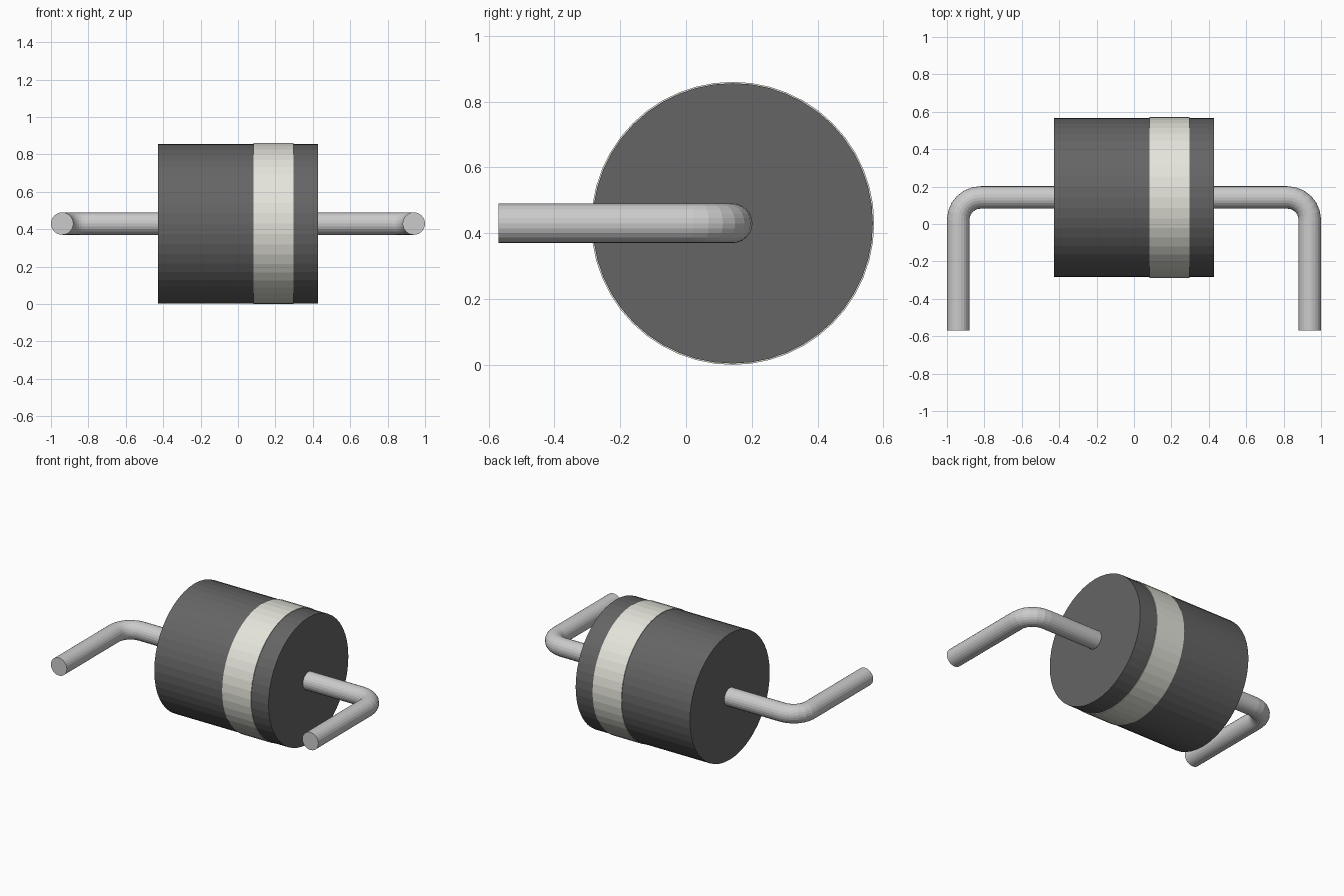
import bpy
import bmesh
from math import pi, sin, cos
from mathutils import Vector

if "Cube" in bpy.data.objects:
    bpy.data.objects.remove(bpy.data.objects["Cube"])

CY, CZ = 0.142, 0.43          # axis of the component
LEAD_X, LEAD_R, BEND_R = 0.94, 0.06, 0.12


def material(name, color):
    mat = bpy.data.materials.new(name)
    mat.diffuse_color = (*color, 1)
    mat.use_nodes = True
    mat.node_tree.nodes["Principled BSDF"].inputs["Base Color"].default_value = mat.diffuse_color
    return mat


def cylinder_x(name, x0, x1, radius, mat):
    bpy.ops.mesh.primitive_cylinder_add(
        vertices=48, radius=radius, depth=x1 - x0,
        location=((x0 + x1) / 2, CY, CZ), rotation=(0, pi / 2, 0))
    obj = bpy.context.object
    obj.name = name
    obj.data.materials.append(mat)
    return obj


def lead(name, side, mat, sides=24, steps=6):
    # Path of (x, y, tangent angle): straight out, quarter bend, straight to the front
    path = [(0.42, CY, 0)]
    for i in range(steps + 1):
        a = pi / 2 * i / steps
        path.append((LEAD_X - BEND_R + BEND_R * sin(a), CY - BEND_R + BEND_R * cos(a), a))
    path.append((LEAD_X, -0.57, pi / 2))

    bm = bmesh.new()
    rings = []
    for x, y, a in path:
        normal = Vector((sin(a), cos(a), 0))
        ring = []
        for k in range(sides):
            t = 2 * pi * k / sides
            p = Vector((x, y, CZ)) + LEAD_R * (normal * cos(t) + Vector((0, 0, sin(t))))
            ring.append(bm.verts.new((p.x * side, p.y, p.z)))
        rings.append(ring)
    for r0, r1 in zip(rings, rings[1:]):
        for k in range(sides):
            n = (k + 1) % sides
            bm.faces.new((r0[k], r0[n], r1[n], r1[k]))
    bm.faces.new(rings[0])
    bm.faces.new(rings[-1])
    bmesh.ops.recalc_face_normals(bm, faces=bm.faces)

    mesh = bpy.data.meshes.new(name)
    bm.to_mesh(mesh)
    bm.free()
    mesh.materials.append(mat)
    obj = bpy.data.objects.new(name, mesh)
    bpy.context.collection.objects.link(obj)
    return obj


dark = material("dark_casing", (0.13, 0.13, 0.13))
cream = material("cream_band", (0.78, 0.78, 0.71))
metal = material("metal_lead", (0.68, 0.68, 0.66))

# Casing and the slightly raised polarity band
cylinder_x("body", -0.427, 0.427, 0.426, dark)
cylinder_x("polarity_band", 0.083, 0.298, 0.43, cream)

# Bent wire leads
lead("left_lead", -1, metal)
lead("right_lead", 1, metal)
